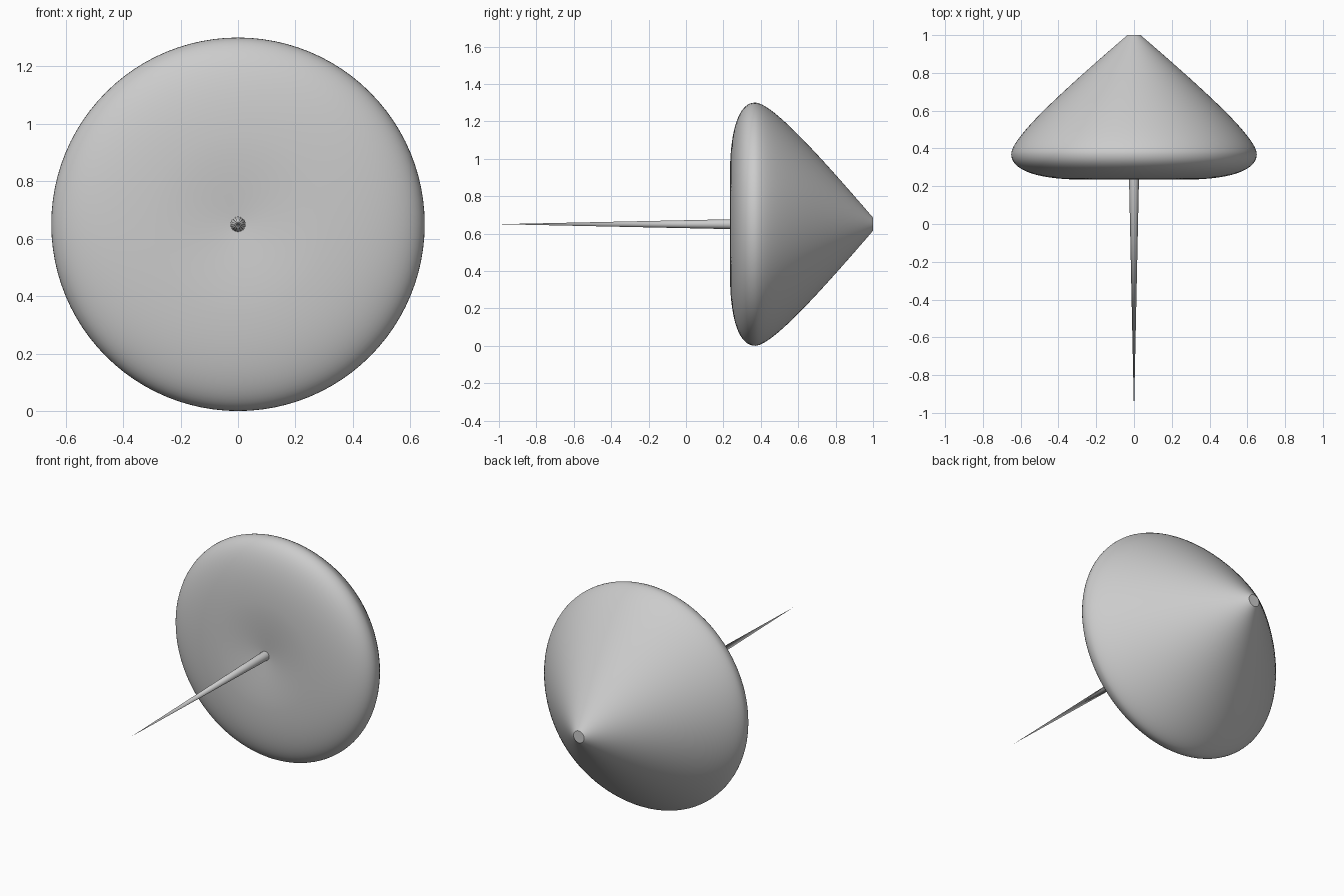
import bpy, bmesh, math
from mathutils import Vector
from mathutils.geometry import interpolate_bezier

cube = bpy.data.objects.get("Cube")
if cube:
    bpy.data.objects.remove(cube, do_unlink=True)

AXIS_Z = 0.65

grey = bpy.data.materials.new("plain grey")
grey.use_nodes = True
colour = (0.6, 0.6, 0.6, 1)
grey.diffuse_color = colour
grey.node_tree.nodes["Principled BSDF"].inputs["Base Color"].default_value = colour


def bezier(points, steps):
    """Sample a cubic curve of (radius, y) points."""
    return [tuple(p)[:2] for p in interpolate_bezier(*[Vector((*p, 0)) for p in points], steps)]


def lathe(name, profile, sides):
    """Turn a (radius, y) profile around the horizontal axis."""
    bm = bmesh.new()
    verts = [bm.verts.new((r, y, 0)) for r, y in profile]
    edges = [bm.edges.new(pair) for pair in zip(verts, verts[1:])]
    bmesh.ops.spin(bm, geom=verts + edges, cent=(0, 0, 0), axis=(0, 1, 0),
                   angle=math.tau, steps=sides, use_duplicate=False)
    bmesh.ops.remove_doubles(bm, verts=bm.verts, dist=0.00001)
    bmesh.ops.recalc_face_normals(bm, faces=bm.faces)
    mesh = bpy.data.meshes.new(name)
    bm.to_mesh(mesh)
    bm.free()
    mesh.materials.append(grey)
    obj = bpy.data.objects.new(name, mesh)
    obj.location.z = AXIS_Z
    bpy.context.collection.objects.link(obj)
    bpy.ops.object.select_all(action="DESELECT")
    obj.select_set(True)
    bpy.context.view_layer.objects.active = obj
    bpy.ops.object.shade_smooth_by_angle(angle=math.radians(40))
    return obj


# Body: dimpled front, rounded rim, bulging cone and a small flat end
dimple = bezier([(0, 0.255), (0.08, 0.25), (0.17, 0.236), (0.28, 0.235)], 8)
rim = bezier([(0.28, 0.235), (0.5, 0.237), (0.65, 0.28), (0.65, 0.37)], 20)
cone = bezier([(0.65, 0.37), (0.65, 0.46), (0.36, 0.72), (0.035, 1)], 28)
lathe("top_body", dimple + rim[1:] + cone[1:] + [(0, 1)], 96)

# Spike: long tapered needle whose base sits inside the body
lathe("spike", [(0, -1), (0.027, 0.27), (0, 0.27)], 16)
